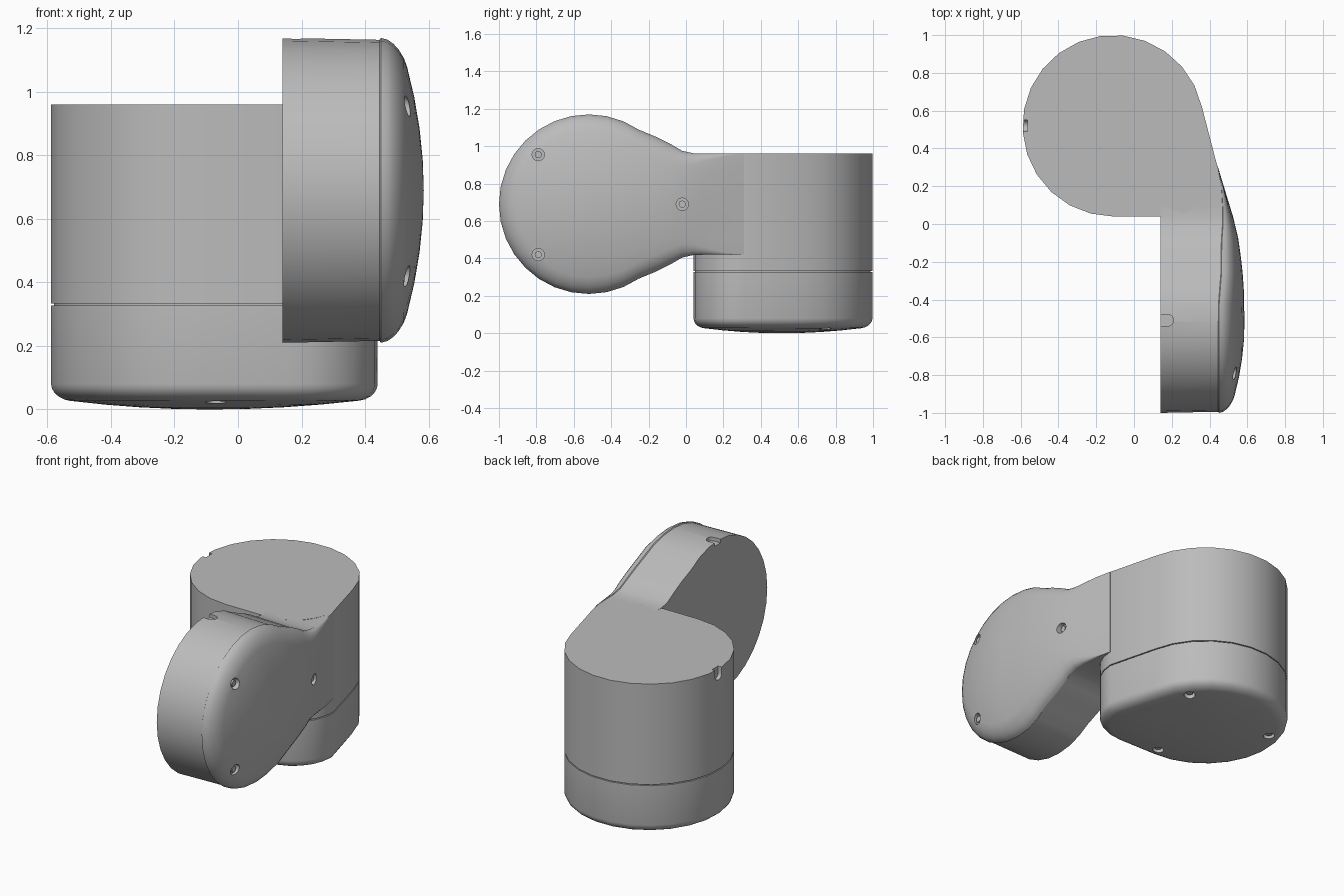
import bpy, bmesh, math
from mathutils import Vector, Matrix

cube = bpy.data.objects.get("Cube")
if cube:
    bpy.data.objects.remove(cube, do_unlink=True)

grey = bpy.data.materials.new("satin grey")
grey.use_nodes = True
COLOUR = (0.5, 0.5, 0.5, 1)
grey.diffuse_color = COLOUR
grey.node_tree.nodes["Principled BSDF"].inputs["Base Color"].default_value = COLOUR


def finish(bm, name):
    bmesh.ops.recalc_face_normals(bm, faces=bm.faces)
    mesh = bpy.data.meshes.new(name)
    bm.to_mesh(mesh)
    bm.free()
    mesh.materials.append(grey)
    ob = bpy.data.objects.new(name, mesh)
    bpy.context.collection.objects.link(ob)
    return ob


def loft(name, columns, closed=True):
    """Skin a row of point columns, cap the first ends and any opening left."""
    bm = bmesh.new()
    grid = [[bm.verts.new(p) for p in col] for col in columns]
    pairs = list(zip(grid, grid[1:] + grid[:1]))
    for a, b in pairs if closed else pairs[:-1]:
        for i in range(len(a) - 1):
            bm.faces.new((a[i], a[i + 1], b[i + 1], b[i]))
    bm.faces.new([col[0] for col in grid])
    bmesh.ops.remove_doubles(bm, verts=bm.verts, dist=0.0002)
    bmesh.ops.holes_fill(bm, edges=[e for e in bm.edges if e.is_boundary], sides=0)
    return finish(bm, name)


def cylinders(name, centres, axis, radius, depth):
    bm = bmesh.new()
    turn = Vector((0, 0, 1)).rotation_difference(Vector(axis)).to_matrix().to_4x4()
    for c in centres:
        bmesh.ops.create_cone(bm, cap_ends=True, segments=16, radius1=radius,
                              radius2=radius, depth=depth,
                              matrix=Matrix.Translation(c) @ turn)
    return finish(bm, name)


def activate(ob):
    bpy.ops.object.select_all(action='DESELECT')
    ob.select_set(True)
    bpy.context.view_layer.objects.active = ob


def cut(ob, cutter):
    cutter.hide_render = True
    mod = ob.modifiers.new("cut", 'BOOLEAN')
    mod.object = cutter
    mod.solver = 'EXACT'
    activate(ob)
    bpy.ops.object.modifier_apply(modifier=mod.name)
    bpy.data.objects.remove(cutter, do_unlink=True)


def smooth(ob):
    activate(ob)
    bpy.ops.object.shade_smooth_by_angle(angle=math.radians(30))


def arc(cx, cy, r, start, end, n):
    angles = [math.radians(start + (end - start) * i / n) for i in range(n + 1)]
    return [Vector((cx + r * math.cos(a), cy + r * math.sin(a))) for a in angles]


def drop(s):
    """Quarter-round falloff: 1 at the rim, 0 where the fillet ends."""
    return 1 - math.sqrt(max(0, 1 - (1 - s) ** 2))


FILLET = (0, 0.06, 0.2, 0.4, 0.7, 1)
INNER = (0.75, 0.5, 0.25, 0)
R = 0.48

# Upright housing: round plan with one rounded corner
plan = arc(-0.11, 0.52, R, 12, 270, 18) + arc(0.17, 0.31, 0.27, -90, 0, 6)
middle = Vector((-0.09, 0.51))


def prism(name, z0, z1, scale=1):
    pts = [middle.lerp(p, scale) for p in plan]
    return loft(name, [[(*p, z1), (*p, z0)] for p in pts])


housing = prism("upright_housing", 0.333, 0.96)
seam = prism("seam_core", 0.30, 0.36, 0.98)

# Bottom cover: filleted rim and a shallow domed underside
columns = []
for p in plan:
    reach = (p - middle).length
    rim = 1 - 0.06 / reach
    col = [(*p, 0.327)]
    for s in FILLET:
        t = 1 - 0.06 * s / reach
        col.append((*middle.lerp(p, t), 0.035 * t * t + 0.045 * drop(s)))
    for f in INNER:
        t = rim * f
        col.append((*middle.lerp(p, t), 0.035 * t * t))
    columns.append(col)
cover = loft("bottom_cover", columns)

# Side arm: disc running through a waisted neck into the housing
AY, AZ, END = -0.52, 0.69, 0.31
neck = [(0.31, 0.27), (0.2, 0.27), (0.1, 0.27), (0.04, 0.272), (-0.02, 0.285),
        (-0.08, 0.32), (-0.16, 0.36)]
outline = [Vector((y, AZ + w)) for y, w in neck]
outline += arc(AY, AZ, R, 56, 304, 22)
outline += [Vector((y, AZ - w)) for y, w in reversed(neck)]
crest = [(-0.52, 0.585), (-0.3, 0.58), (-0.1, 0.557), (0.02, 0.53), (0.31, 0.442)]


def crest_x(y):
    for (y0, x0), (y1, x1) in zip(crest, crest[1:]):
        if y <= y1:
            return x0 + (x1 - x0) * max(0, y - y0) / (y1 - y0)
    return crest[-1][1]


columns = []
for p in outline:
    spine = Vector((min(max(p.x, AY), END), AZ))
    reach = (p - spine).length
    fade = min(1, max(0, (END - spine.x) / 0.45))
    fade = fade * fade * (3 - 2 * fade)
    top = crest_x(spine.x)
    bulge = 0.08 * fade * (reach / R) ** 2
    height, width = 0.055 * fade, 0.09 * fade
    edge = top - bulge - height
    groove = p.lerp(spine, 0.006 * fade / reach)
    col = [(0.14, *p), (edge - 0.004 * fade, *groove), (edge, *p)]
    for s in FILLET[1:]:
        t = 1 - width * s / reach
        col.append((top - bulge * t * t - height * drop(s), *spine.lerp(p, t)))
    for f in INNER:
        t = (1 - width / reach) * f
        col.append((top - bulge * t * t, *spine.lerp(p, t)))
    columns.append(col)
arm = loft("side_arm", columns, closed=False)

# Screw recesses and the small screws inside them
arm_spots = [(-0.79, 0.955), (-0.79, 0.42), (-0.02, 0.69)]
base_spots = arc(-0.11, 0.52, 0.385, -84, 156, 2)
cut(arm, cylinders("arm_recess_cutter", [(0.565, *p) for p in arm_spots],
                   (1, 0, 0), 0.033, 0.11))
cut(cover, cylinders("cover_recess_cutter", [(*p, 0) for p in base_spots],
                     (0, 0, 1), 0.033, 0.1))
arm_screws = cylinders("arm_screws", [(0.51, *p) for p in arm_spots],
                       (1, 0, 0), 0.019, 0.03)
cover_screws = cylinders("cover_screws", [(*p, 0.05) for p in base_spots],
                         (0, 0, 1), 0.019, 0.03)


# Round-ended alignment notches at the open rims
def notch(name, axis, start, end):
    steps = [Vector(start).lerp(Vector(end), i / 3) for i in range(4)]
    bm = bmesh.new()
    side = Vector(axis).cross(Vector(end) - Vector(start)).normalized() * 0.03
    along = (Vector(end) - Vector(start)).normalized()
    shape = [Vector(start) - side, Vector(start) + side]
    for i in range(9):
        a = math.pi * i / 8
        shape.append(Vector(end) + side * math.cos(a) + along * 0.03 * math.sin(a))
    face = bm.faces.new([bm.verts.new(v) for v in shape])
    out = bmesh.ops.extrude_face_region(bm, geom=[face])
    bmesh.ops.translate(bm, vec=Vector(axis) * 0.1,
                        verts=[v for v in out["geom"] if isinstance(v, bmesh.types.BMVert)])
    return finish(bm, name)


cut(arm, notch("arm_notch_cutter", (0, 0, 1), (0.1, -0.51, 1.145), (0.18, -0.51, 1.145)))
cut(housing, notch("housing_notch_cutter", (-1, 0, 0), (-0.565, 0.52, 1), (-0.565, 0.52, 0.92)))

for ob in (housing, seam, cover, arm, arm_screws, cover_screws):
    smooth(ob)
